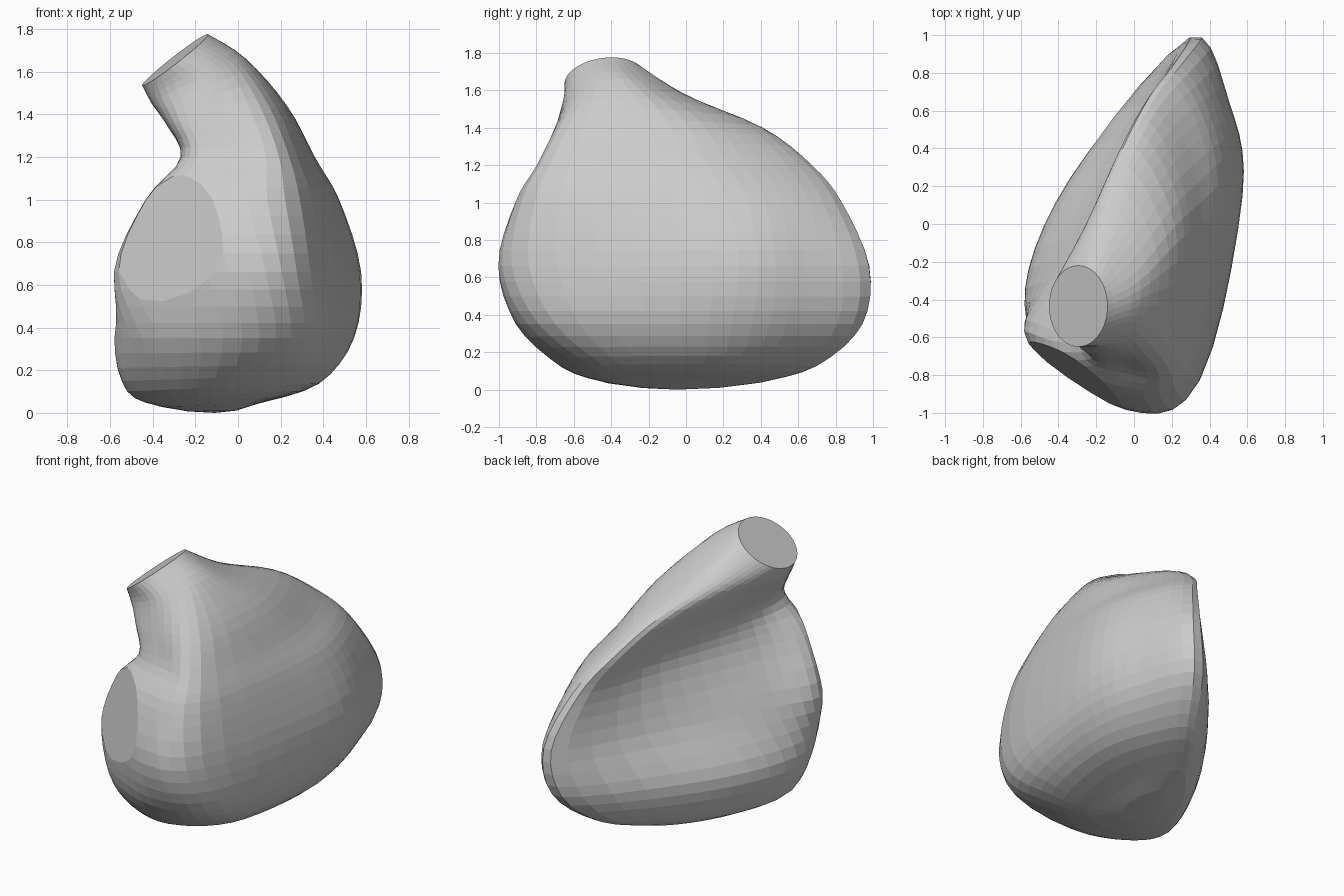
import bpy, bmesh, math
from mathutils import Vector

if "Cube" in bpy.data.objects:
    bpy.data.objects.remove(bpy.data.objects["Cube"])

# Cross-sections of the pouch, bottom to top: height at x=-0.3, tilt in x, then 8 xy points
# (back tip, right back, right, right front, inlet right, inlet left, hollow front, hollow back)
SECTIONS = [
    (0.03, 0.03, -.05, .40, .05, .28, .09, 0, .02, -.33, -.10, -.42, -.28, -.36, -.36, -.12, -.24, .18),
    (0.11, 0.04, .12, .70, .30, .48, .38, .10, .27, -.45, -.05, -.66, -.38, -.55, -.52, -.30, -.30, .22),
    (0.35, 0, .25, .94, .47, .62, .54, .12, .37, -.70, .02, -.91, -.45, -.70, -.575, -.34, -.33, .25),
    (0.66, 0, .30, .98, .50, .64, .57, .15, .34, -.84, -.04, -.985, -.56, -.63, -.45, -.30, -.12, .32),
    (1.00, 0, .20, .83, .40, .58, .47, .10, .29, -.81, -.12, -.88, -.43, -.67, -.29, -.35, -.02, .30),
    (1.20, 0, .08, .67, .26, .47, .36, 0, .24, -.73, -.05, -.76, -.25, -.68, -.24, -.35, -.06, .25),
    (1.36, .15, -.06, .40, .10, .28, .23, -.10, .15, -.62, -.10, -.70, -.30, -.64, -.33, -.40, -.20, .05),
    (1.51, .45, -.22, 0, -.10, -.05, .03, -.30, 0, -.52, -.15, -.65, -.36, -.60, -.41, -.42, -.33, -.15),
]
COLS, ROWS = 5, 4


def spline(a, b, c, d, t):
    return 0.5 * (2 * b + (c - a) * t + (2 * a - 5 * b + 4 * c - d) * t * t
                  + (3 * b - a - 3 * c + d) * t ** 3)


def ring(row):
    z, tilt, xy = row[0], row[1], row[2:]
    p = [Vector((x, y, z + tilt * (x + 0.3))) for x, y in zip(xy[::2], xy[1::2])]
    n = len(p)
    return [spline(p[i - 1], p[i], p[(i + 1) % n], p[(i + 2) % n], k / COLS)
            for i in range(n) for k in range(COLS)]


rings = [ring(r) for r in SECTIONS]
n = len(rings[0])

# Tilted round outlet at the top
outlet = []
for i in range(n):
    a = math.radians(100) - math.tau * i / n
    x, y = 0.155 * math.cos(a), 0.215 * math.sin(a)
    outlet.append(Vector((-0.295 + x, -0.435 + y, 1.655 + 0.77 * x + 0.1 * y)))
rings.append(outlet)

# Smooth the loft between sections
loft = []
m = len(rings)
for j in range(m - 1):
    a, b, c, d = rings[max(j - 1, 0)], rings[j], rings[j + 1], rings[min(j + 2, m - 1)]
    for k in range(ROWS):
        loft.append([spline(a[i], b[i], c[i], d[i], k / ROWS) for i in range(n)])
loft.append(outlet)

# Skin the pouch and close both ends, with a rounded bottom
bm = bmesh.new()
base = sum(loft[0], Vector()) / n
base.z = 0
mid = [p.lerp(base, 0.5) for p in loft[0]]
for p in mid:
    p.z *= 0.5
loft.insert(0, mid)
vs = [[bm.verts.new(p) for p in r] for r in loft]
for lo, hi in zip(vs, vs[1:]):
    for i in range(n):
        bm.faces.new((lo[i], lo[i - 1], hi[i - 1], hi[i]))
bm.faces.new(vs[-1])
tip = bm.verts.new(base)
for i in range(n):
    bm.faces.new((tip, vs[0][i - 1], vs[0][i]))

# Cut the flat round inlet at the front left, leaving the neck alone
faces = [f for f in bm.faces if f.calc_center_median().z < 1.22]
edges = list({e for f in faces for e in f.edges})
verts = list({v for f in faces for v in f.verts})
res = bmesh.ops.bisect_plane(bm, geom=verts + edges + faces,
                             plane_co=(-0.30, -0.80, 0.76), plane_no=(-0.58, -0.80, 0.17),
                             clear_outer=True)
rim = [e for e in res["geom_cut"] if isinstance(e, bmesh.types.BMEdge)]
bmesh.ops.holes_fill(bm, edges=rim, sides=0)
bmesh.ops.recalc_face_normals(bm, faces=bm.faces[:])

mesh = bpy.data.meshes.new("pouch")
bm.to_mesh(mesh)
bm.free()
obj = bpy.data.objects.new("pouch", mesh)
bpy.context.collection.objects.link(obj)
